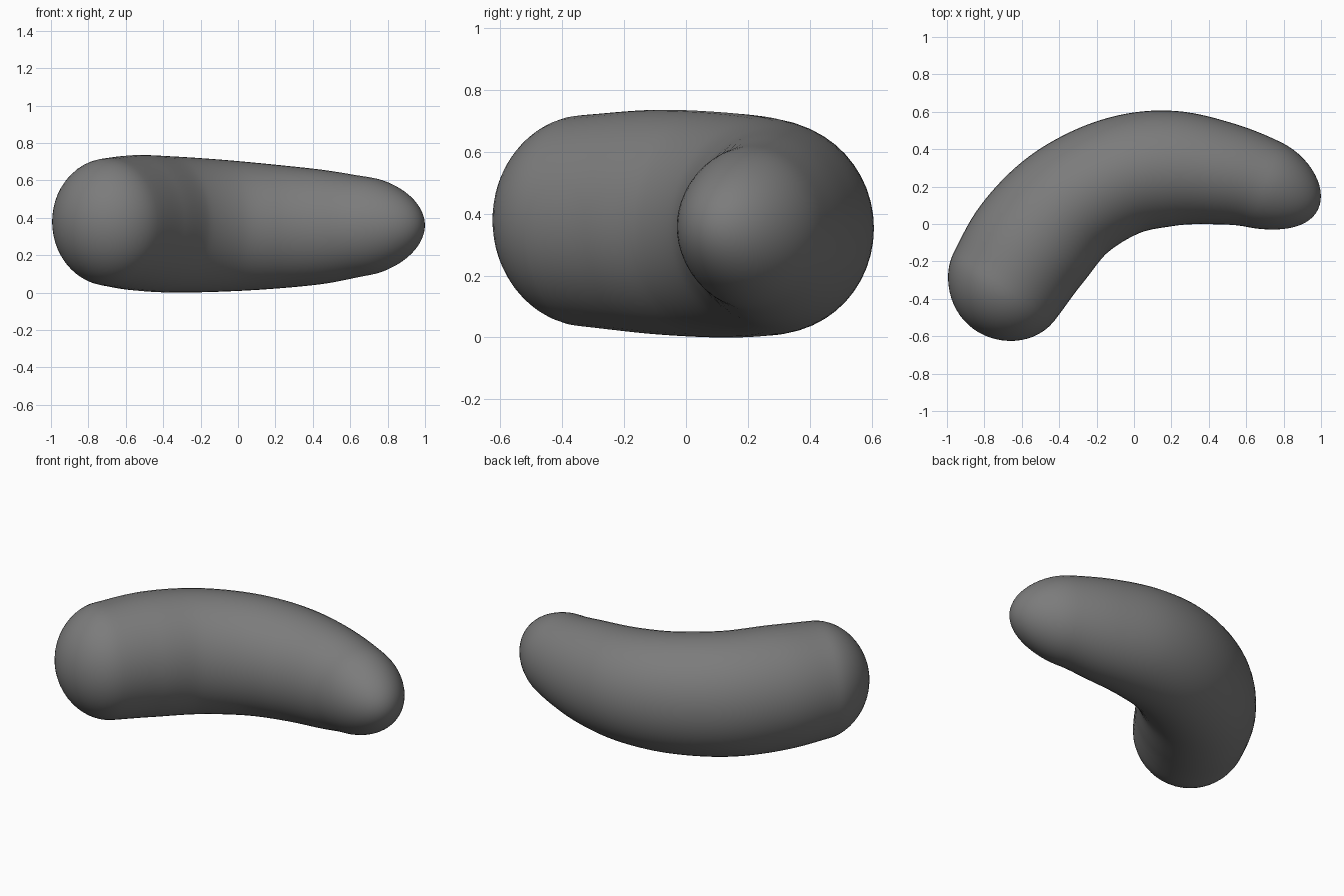
import bpy, bmesh, math
from mathutils import Vector

cube = bpy.data.objects.get("Cube")
if cube:
    bpy.data.objects.remove(cube, do_unlink=True)

# Stations along the bean: centre x, y, half width, top z, bottom z
STATIONS = [Vector(s) for s in (
    (-0.86, -0.56, 0.30, 0.70, 0.06),
    (-0.695, -0.335, 0.325, 0.718, 0.036),
    (-0.545, -0.105, 0.343, 0.735, 0.011),
    (-0.35, 0.105, 0.332, 0.728, 0.0),
    (-0.085, 0.25, 0.32, 0.71, 0.005),
    (0.185, 0.297, 0.31, 0.685, 0.02),
    (0.46, 0.272, 0.277, 0.655, 0.047),
    (0.70, 0.21, 0.243, 0.617, 0.093),
    (0.985, 0.08, 0.215, 0.58, 0.14),
)]
LAST = len(STATIONS) - 1
POINTS = [2 * STATIONS[0] - STATIONS[1], *STATIONS, 2 * STATIONS[-1] - STATIONS[-2]]
SIDES, CAP, STEPS = 48, 14, 8


def spline(s):
    """Smooth curve through the stations."""
    i = min(int(s), LAST - 1)
    t = s - i
    a, b, c, d = POINTS[i:i + 4]
    return 0.5 * (2 * b + (c - a) * t + (2 * a - 5 * b + 4 * c - d) * t ** 2
                  + (3 * b - a - 3 * c + d) * t ** 3)


def cap_factor(s):
    """Rounds off the first and last segment like an ellipse."""
    u = max(0, 1 - s, s - (LAST - 1))
    return math.sqrt(max(0, 1 - u * u))


def ring(bm, s):
    p = spline(s)
    tangent = (spline(min(s + 0.01, LAST)) - spline(max(s - 0.01, 0)))
    side = Vector((-tangent[1], tangent[0], 0)).normalized()
    k = cap_factor(s)
    centre = Vector((p[0], p[1], (p[3] + p[4]) / 2))
    up = Vector((0, 0, (p[3] - p[4]) / 2))
    angles = [2 * math.pi * j / SIDES for j in range(SIDES)]
    return [bm.verts.new(centre + k * (side * p[2] * math.cos(a) + up * math.sin(a)))
            for a in angles]


def tip(bm, s):
    p = spline(s)
    return bm.verts.new((p[0], p[1], (p[3] + p[4]) / 2))


# Bean body: lofted rings closed by rounded tips
cap = [math.sin(math.pi / 2 * i / CAP) for i in range(CAP)]
params = [1 - u for u in reversed(cap)]
params += [1 + i / STEPS for i in range(1, (LAST - 2) * STEPS)]
params += [LAST - 1 + u for u in cap]

bm = bmesh.new()
rings = [ring(bm, s) for s in params]
start, end = tip(bm, 0), tip(bm, LAST)
for j in range(SIDES):
    n = (j + 1) % SIDES
    for a, b in zip(rings, rings[1:]):
        bm.faces.new((a[j], a[n], b[n], b[j]))
    bm.faces.new((start, rings[0][n], rings[0][j]))
    bm.faces.new((end, rings[-1][j], rings[-1][n]))
bmesh.ops.recalc_face_normals(bm, faces=bm.faces)
for f in bm.faces:
    f.smooth = True
mesh = bpy.data.meshes.new("bean_body")
bm.to_mesh(mesh)
bm.free()
bean = bpy.data.objects.new("bean_body", mesh)
bpy.context.collection.objects.link(bean)

# Plain grey material
grey = bpy.data.materials.new("dark_grey")
grey.use_nodes = True
colour = (0.2, 0.2, 0.2, 1)
grey.diffuse_color = colour
grey.node_tree.nodes["Principled BSDF"].inputs["Base Color"].default_value = colour
mesh.materials.append(grey)
